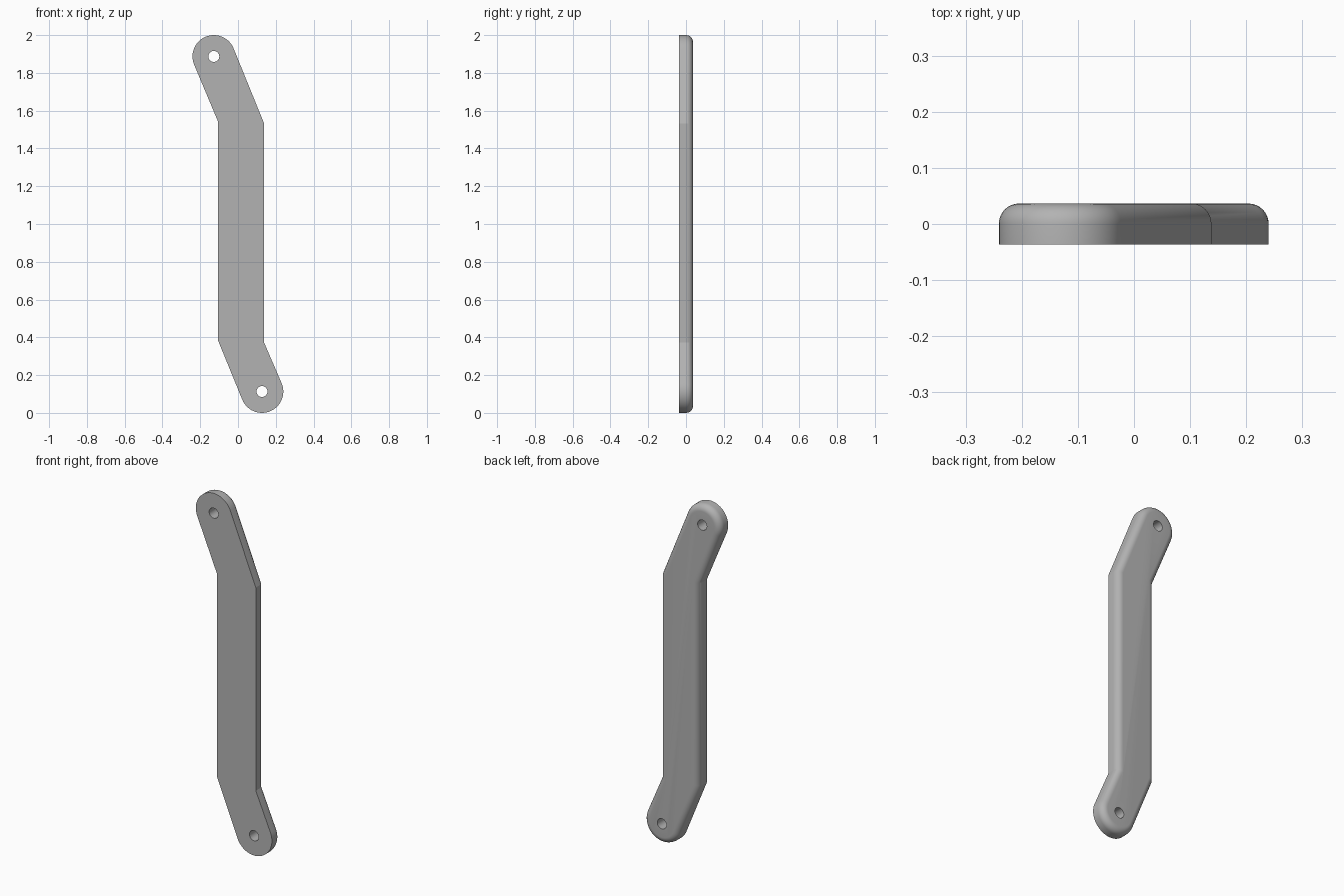
import bpy, bmesh, math
from mathutils import Vector

cube = bpy.data.objects.get("Cube")
if cube:
    bpy.data.objects.remove(cube)

HALF = 0.0365      # half thickness
ROUND = 0.036      # rounding of the back rim
END_R = 0.113      # radius of both ends
HOLE_R = 0.029
TOP, BOTTOM = Vector((-0.128, 1.887)), Vector((0.127, 0.113))
UP_L, UP_R = Vector((-0.106, 1.543)), Vector((0.138, 1.533))
LOW_L, LOW_R = Vector((-0.106, 0.384)), Vector((0.138, 0.373))

metal = bpy.data.materials.new("grey metal")
metal.use_nodes = True
grey = (0.45, 0.45, 0.45, 1)
metal.diffuse_color = grey
metal.node_tree.nodes["Principled BSDF"].inputs["Base Color"].default_value = grey


def rounded_end(start, centre, end, steps=28):
    """Arc running tangentially from one corner round to the next."""
    def tangent(p, sign):
        v = p - centre
        return math.atan2(v.y, v.x) + sign * math.acos(END_R / v.length)
    a, b = tangent(start, 1), tangent(end, -1)
    sweep = (b - a) % math.tau
    return [centre + END_R * Vector((math.cos(a + sweep * i / steps),
                                     math.sin(a + sweep * i / steps)))
            for i in range(steps + 1)]


# Cranked bar: outline, thickness, rounded back rim
outline = ([UP_R] + rounded_end(UP_R, TOP, UP_L) + [UP_L, LOW_L]
           + rounded_end(LOW_L, BOTTOM, LOW_R) + [LOW_R])
bm = bmesh.new()
front = bm.faces.new([bm.verts.new((p.x, -HALF, p.y)) for p in outline])
ext = bmesh.ops.extrude_face_region(bm, geom=[front])["geom"]
bmesh.ops.translate(bm, vec=(0, 2 * HALF, 0),
                    verts=[g for g in ext if isinstance(g, bmesh.types.BMVert)])
if not front.is_valid or len([f for f in bm.faces if len(f.verts) > 4]) < 2:
    bm.faces.new([v for v in bm.verts if v.co.y < 0])
bmesh.ops.recalc_face_normals(bm, faces=bm.faces)
rim = [e for e in bm.edges if all(v.co.y > 0 for v in e.verts)]
bmesh.ops.bevel(bm, geom=rim, offset=ROUND, offset_type='OFFSET', segments=8,
                profile=0.5, affect='EDGES', clamp_overlap=False)
bmesh.ops.recalc_face_normals(bm, faces=bm.faces)
mesh = bpy.data.meshes.new("cranked_bar")
bm.to_mesh(mesh)
bm.free()
mesh.materials.append(metal)
bar = bpy.data.objects.new("cranked_bar", mesh)
bpy.context.collection.objects.link(bar)
bpy.context.view_layer.objects.active = bar

# Bolt holes through both ends
for name, c in (("upper", TOP), ("lower", BOTTOM)):
    bpy.ops.mesh.primitive_cylinder_add(vertices=32, radius=HOLE_R, depth=0.3,
                                        location=(c.x, 0, c.y),
                                        rotation=(math.pi / 2, 0, 0))
    cutter = bpy.context.object
    cutter.name = name + "_hole_cutter"
    cutter.data.materials.append(metal)
    cutter.hide_render = True
    bpy.context.view_layer.objects.active = bar
    cut = bar.modifiers.new(name + "_hole", 'BOOLEAN')
    cut.object, cut.operation, cut.solver = cutter, 'DIFFERENCE', 'EXACT'
    bpy.ops.object.modifier_apply(modifier=cut.name)
    bpy.data.objects.remove(cutter)

# Smooth curves, crisp bends
bpy.ops.object.select_all(action='DESELECT')
bar.select_set(True)
bpy.context.view_layer.objects.active = bar
bpy.ops.object.shade_smooth_by_angle(angle=math.radians(20))
